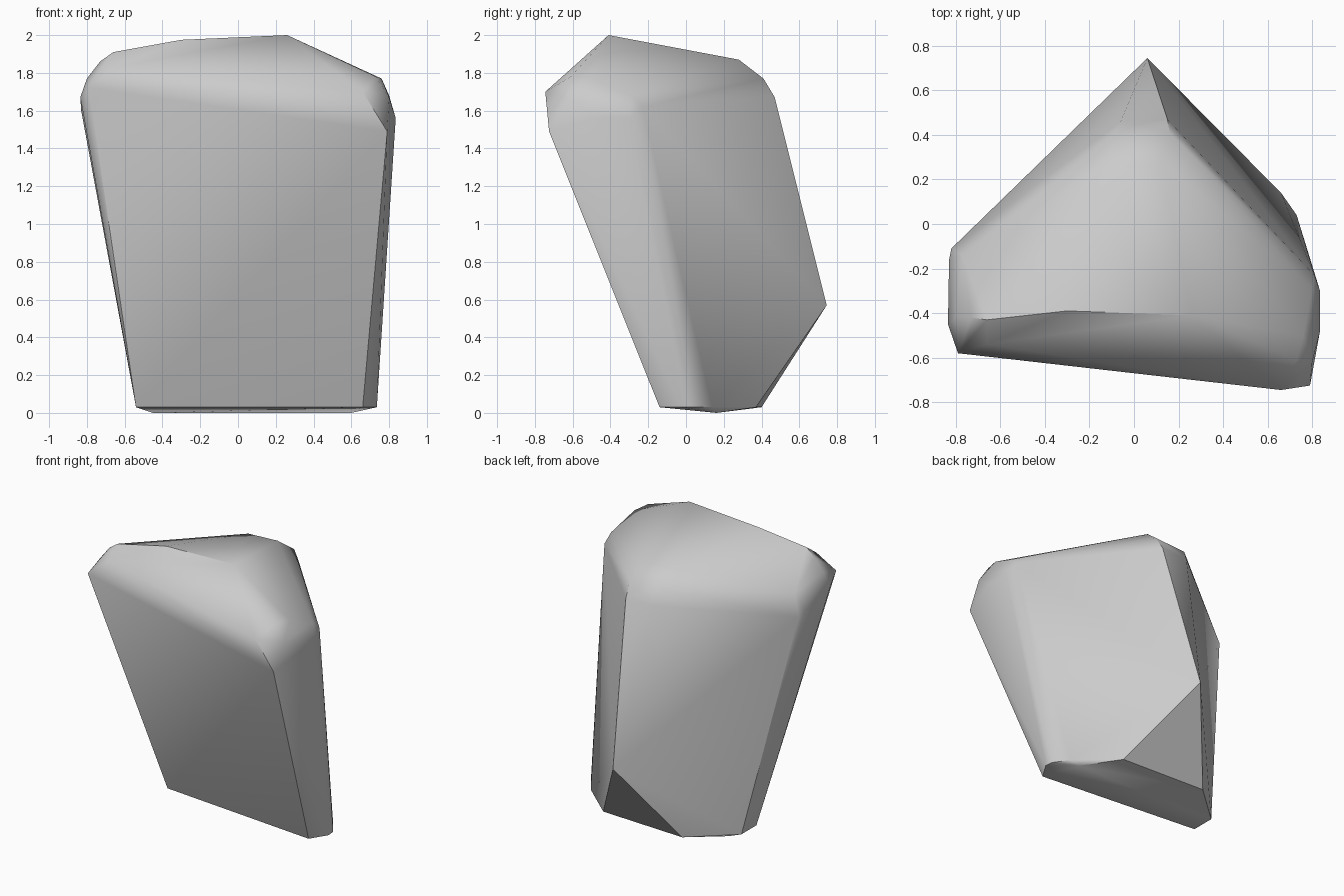
import bpy, bmesh, math

if "Cube" in bpy.data.objects:
    bpy.data.objects.remove(bpy.data.objects["Cube"])

# Corner groups of the boulder; the faceted body is their convex hull
base = [(-.45, .16, 0), (.6, .16, 0), (-.54, -.03, .03), (-.54, .14, .03), (-.25, .4, .03),
        (.4, .37, .03), (.66, .14, .03), (.73, .04, .03), (.735, -.02, .03), (.66, -.14, .03)]
back_spur = [(.06, .745, .57)]
back_shoulder = [(-.1, .26, 1.87), (.12, .28, 1.87), (-.1, .39, 1.77), (.16, .41, 1.77),
                 (-.06, .46, 1.67), (.15, .47, 1.67)]
crest = [(-.3, -.39, 1.975), (.26, -.41, 2.0)]
left_shoulder = [(-.66, -.43, 1.91), (-.66, -.54, 1.83), (-.73, -.42, 1.86), (-.79, -.58, 1.72),
                 (-.8, -.42, 1.77), (-.835, -.45, 1.67), (-.83, -.16, 1.6), (-.82, -.11, 1.57),
                 (-.77, -.14, 1.72)]
right_shoulder = [(.66, -.745, 1.70), (.79, -.725, 1.49), (.73, -.61, 1.78), (.76, -.5, 1.77),
                  (.8, -.29, 1.68), (.81, -.23, 1.62), (.835, -.3, 1.56), (.835, -.48, 1.56),
                  (.8, -.62, 1.67)]

bm = bmesh.new()
for group in (base, back_spur, back_shoulder, crest, left_shoulder, right_shoulder):
    for p in group:
        bm.verts.new(p)
hull = bmesh.ops.convex_hull(bm, input=bm.verts)
loose = {g for g in hull["geom_interior"] + hull["geom_unused"] if isinstance(g, bmesh.types.BMVert)}
bmesh.ops.delete(bm, geom=list(loose), context='VERTS')

# Merge nearly flat neighbours into broad facets
bmesh.ops.dissolve_limit(bm, angle_limit=math.radians(2), verts=bm.verts, edges=bm.edges)
bmesh.ops.recalc_face_normals(bm, faces=bm.faces)

mesh = bpy.data.meshes.new("boulder")
bm.to_mesh(mesh)
bm.free()
boulder = bpy.data.objects.new("boulder", mesh)
bpy.context.collection.objects.link(boulder)

# Soft shading over the worn corners, crisp breaks elsewhere
bpy.context.view_layer.objects.active = boulder
boulder.select_set(True)
bpy.ops.object.shade_smooth_by_angle(angle=math.radians(40))
